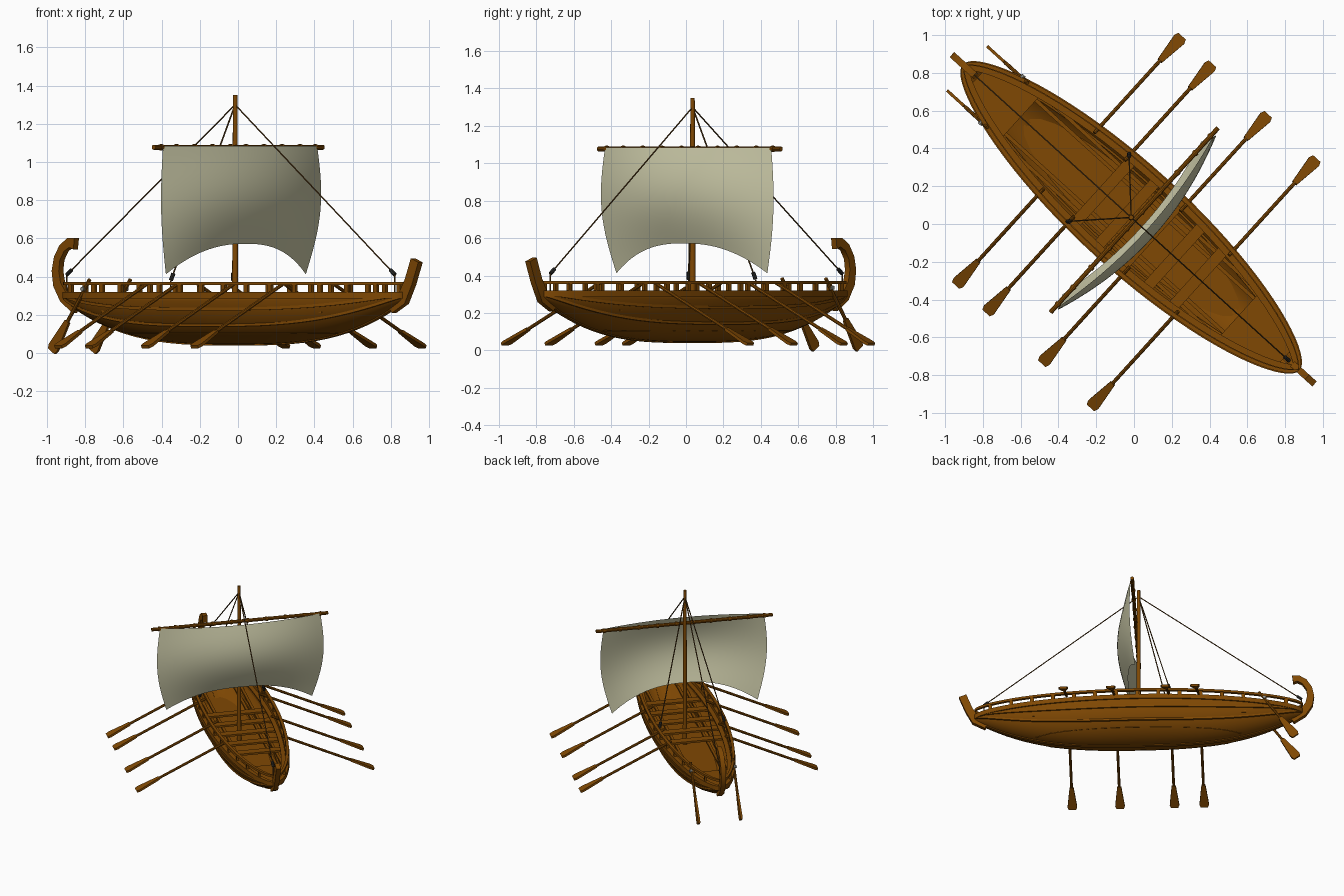
import bpy, bmesh, math
from mathutils import Matrix, Vector

cube = bpy.data.objects.get("Cube")
if cube:
    bpy.data.objects.remove(cube)

# The ship is built along its own length (u = x), then turned to its heading
HEADING = Matrix.Translation((-0.015, 0.035, 0)) @ Matrix.Rotation(math.radians(-42.25), 4, 'Z')
HALF, BEAM, TOP = 1.2, 0.265, 0.315


def material(name, rgb):
    m = bpy.data.materials.new(name)
    m.use_nodes = True
    m.diffuse_color = (*rgb, 1)
    m.node_tree.nodes["Principled BSDF"].inputs["Base Color"].default_value = (*rgb, 1)
    return m


WOOD = material("brown wood", (0.215, 0.065, 0.001))
CLOTH = material("cream sailcloth", (0.58, 0.57, 0.38))
ROPE = material("brown rope", (0.11, 0.05, 0.01))
IRON = material("dark iron", (0.025, 0.025, 0.022))
METAL = material("grey metal", (0.28, 0.28, 0.25))


def make(name, bm, mat, smooth=True):
    bmesh.ops.remove_doubles(bm, verts=bm.verts, dist=0.0005)
    bmesh.ops.recalc_face_normals(bm, faces=bm.faces)
    mesh = bpy.data.meshes.new(name)
    bm.to_mesh(mesh)
    bm.free()
    mesh.materials.append(mat)
    ob = bpy.data.objects.new(name, mesh)
    bpy.context.collection.objects.link(ob)
    ob.matrix_world = HEADING
    if smooth:
        bpy.ops.object.select_all(action='DESELECT')
        ob.select_set(True)
        bpy.context.view_layer.objects.active = ob
        bpy.ops.object.shade_smooth_by_angle(angle=math.radians(35))
    return ob


def skin(bm, rings, closed=True):
    """Join successive rows of points with quads, capping closed rings."""
    rows = [[bm.verts.new(p) for p in r] for r in rings]
    n = len(rows[0])
    for a, b in zip(rows, rows[1:]):
        for i in range(n if closed else n - 1):
            j = (i + 1) % n
            bm.faces.new((a[i], a[j], b[j], b[i]))
    if closed:
        bm.faces.new(rows[0])
        bm.faces.new(rows[-1])


def rod(bm, a, b, r, sides=10, r_end=None):
    a, b = Vector(a), Vector(b)
    turn = (b - a).to_track_quat('Z', 'Y').to_matrix().to_4x4()
    bmesh.ops.create_cone(bm, cap_ends=True, segments=sides, radius1=r, radius2=r_end or r,
                          depth=(b - a).length, matrix=Matrix.Translation((a + b) / 2) @ turn)


def sweep(bm, path, widths, across, thick):
    """Bar of rectangular section: widths in the bend plane, thick along across."""
    path, across = [Vector(p) for p in path], Vector(across)
    rings = []
    for i, (p, w) in enumerate(zip(path, widths)):
        run = path[min(i + 1, len(path) - 1)] - path[max(i - 1, 0)]
        n = run.cross(across).normalized() * w / 2
        t = across * thick / 2
        rings.append([p + n + t, p + n - t, p - n - t, p - n + t])
    skin(bm, rings)


def box(bm, x0, x1, y0, y1, z0, z1):
    skin(bm, [[(x, y0, z0), (x, y1, z0), (x, y1, z1), (x, y0, z1)] for x in (x0, x1)])


# Hull form
def width(u):
    return BEAM * max(0, 1 - (u / HALF) ** 2) ** 0.62


def keel_z(u):
    return 0.05 + 0.235 * abs(u / HALF) ** 3


def width_at(u, z):
    drop = (TOP - z) / (TOP - keel_z(u))
    return width(u) * max(0, 1 - drop * drop) ** 0.5


stations = [HALF * math.sin(math.pi / 2 * (i / 20 - 1)) for i in range(41)]

bm = bmesh.new()
rings = []
for u in stations:
    ring = []
    for k in range(-10, 11):
        a = k / 10 * math.pi / 2
        ring.append((u, width(u) * math.sin(a), TOP - (TOP - keel_z(u)) * math.cos(a)))
    rings.append(ring)
skin(bm, rings, closed=False)
hull = make("hull", bm, WOOD)
shell = hull.modifiers.new("planking", 'SOLIDIFY')
shell.thickness, shell.offset = 0.012, 0


# Long timbers that follow the hull on both sides
def timber(name, z0, z1, inner, outer, level=None):
    bm = bmesh.new()
    for s in (-1, 1):
        rings = []
        for u in stations:
            rise = 0 if level is None else keel_z(u) + (TOP - keel_z(u)) * level
            w = width(u) if level is None else width_at(u, rise)
            vi, vo = s * max(0, w + inner), s * (w + outer)
            rings.append([(u, vi, rise + z0), (u, vo, rise + z0), (u, vo, rise + z1), (u, vi, rise + z1)])
        skin(bm, rings)
    make(name, bm, WOOD)


timber("gunwale", 0.285, 0.32, -0.018, 0.014)
timber("inner_ledge", 0.283, 0.293, -0.05, -0.01)
timber("hand_rail", 0.355, 0.372, -0.014, 0.008)
timber("upper_wale", -0.008, 0.008, -0.01, 0.014, 0.68)
timber("lower_wale", -0.007, 0.007, -0.015, 0.016, 0.36)

bm = bmesh.new()
for i in range(15):
    u = -1.08 + 2.16 * i / 14
    for s in (-1, 1):
        v = s * (width(u) - 0.004)
        box(bm, u - 0.013, u + 0.013, v - 0.009, v + 0.009, 0.31, 0.36)
make("rail_posts", bm, WOOD, False)


# Decks, floor and rowing benches
def planking(name, u0, u1, z):
    bm = bmesh.new()
    rings = []
    for i in range(15):
        u = u0 + (u1 - u0) * i / 14
        w = max(0.002, width_at(u, z) - 0.004)
        rings.append([(u, -w, z), (u, w, z), (u, w, z - 0.012), (u, -w, z - 0.012)])
    skin(bm, rings)
    make(name, bm, WOOD)


planking("stern_deck", -1.1, -0.79, 0.255)
planking("bow_deck", 0.77, 1.1, 0.255)
planking("floor", -0.75, 0.75, 0.115)

bm = bmesh.new()
for u in (-0.2, -0.03, 0.14, 0.31, 0.48):
    w = width_at(u, 0.23)
    box(bm, u - 0.03, u + 0.03, -w, w, 0.225, 0.24)
make("benches", bm, WOOD, False)

bm = bmesh.new()
for s in (-1, 1):
    for v in (0.12, 0.165):
        box(bm, -0.79, 0.77, s * v - 0.01, s * v + 0.01, 0.21, 0.226)
make("bench_stringers", bm, WOOD, False)

# Keel and end posts
bm = bmesh.new()
sweep(bm, [(u, 0, keel_z(u)) for u in stations], [0.022] * 41, (0, 1, 0), 0.03)
make("keel", bm, WOOD)

bm = bmesh.new()
curl = [(-1.12, 0.23), (-1.2, 0.29), (-1.245, 0.36), (-1.257, 0.43), (-1.245, 0.495),
        (-1.21, 0.55), (-1.165, 0.577), (-1.125, 0.572)]
sweep(bm, [(u, 0, z) for u, z in curl], [0.05, 0.06, 0.055, 0.05, 0.045, 0.045, 0.05, 0.06], (0, 1, 0), 0.036)
make("stern_post", bm, WOOD)

bm = bmesh.new()
sweep(bm, [(1.11, 0, 0.23), (1.19, 0, 0.28), (1.24, 0, 0.37), (1.285, 0, 0.485)],
      [0.05, 0.065, 0.057, 0.057], (0, 1, 0), 0.035)
make("bow_post", bm, WOOD)

# Mast and yard
bm = bmesh.new()
rod(bm, (0, 0, 0.1), (0, 0, 1.35), 0.017, 12, 0.012)
make("mast", bm, WOOD)
bm = bmesh.new()
rod(bm, (0.022, -0.66, 1.077), (0.022, 0.66, 1.077), 0.013)
for s in (-1, 1):
    for v in (0.06, 0.2, 0.34, 0.48, 0.6):
        rod(bm, (0.022, s * v - 0.008, 1.077), (0.022, s * v + 0.008, 1.077), 0.017)
make("yard", bm, WOOD)

# Sail curved forward along its whole height, with an arched foot
bm = bmesh.new()
rings = []
for j in range(17):
    t = j / 16
    row = []
    for i in range(25):
        s = i / 12 - 1
        foot = 0.412 + 0.16 * (1 - abs(s) ** 2.4)
        swell = math.sin(math.pi * t)
        belly = (0.07 + 0.045 * swell) * (1 - s * s) + 0.02 * swell
        v = s * (0.6 - 0.055 * t + 0.048 * swell)
        row.append((0.035 - 0.03 * t + belly, v, 1.085 - t * (1.085 - foot)))
    rings.append(row)
skin(bm, rings, closed=False)
make("sail", bm, CLOTH)

# Stays, shrouds and their blocks
anchors = [(1.13, 0, 0.41), (-1.19, 0, 0.41), (-0.235, 0.242, 0.38), (-0.235, -0.242, 0.38)]
ropes, blocks = bmesh.new(), bmesh.new()
for a in anchors:
    top, a = Vector((0, 0, 1.3)), Vector(a)
    rod(ropes, a, top, 0.0042, 6)
    rod(ropes, a, a - Vector((0, 0, 0.1)), 0.0042, 6)
    rod(blocks, a, a + (top - a).normalized() * 0.04, 0.011, 8)
make("rigging", ropes, ROPE)
make("rigging_blocks", blocks, IRON)


# Oars
def oar(name, handle, tip, across, blade, w0, w1):
    handle, tip = Vector(handle), Vector(tip)
    neck = tip + (handle - tip).normalized() * blade
    bm = bmesh.new()
    rod(bm, handle, neck, 0.01, 8)
    flat = (tip - handle).cross(Vector(across)).normalized()
    sweep(bm, [neck, neck.lerp(tip, 0.88), tip], [w0, w1, w1 * 0.75], flat, 0.016)
    make(name, bm, WOOD)


for side, s in (("left", 1), ("right", -1)):
    for i, u in enumerate((-0.445, -0.228, 0.17, 0.518)):
        oar(f"{side}_oar_{i + 1}", (u, s * 0.2, 0.36), (u, s * 0.888, 0.032), (1, 0, 0), 0.19, 0.03, 0.07)
    oar(f"{side}_steering_oar", (-0.885, s * 0.158, 0.385), (-1.152, s * 0.158, 0.01), (1, 0, 0.7), 0.19, 0.03, 0.07)
    bm = bmesh.new()
    rod(bm, (-0.925, s * 0.14, 0.335), (-0.925, s * 0.176, 0.335), 0.012, 8)
    make(f"{side}_steering_bracket", bm, METAL)
